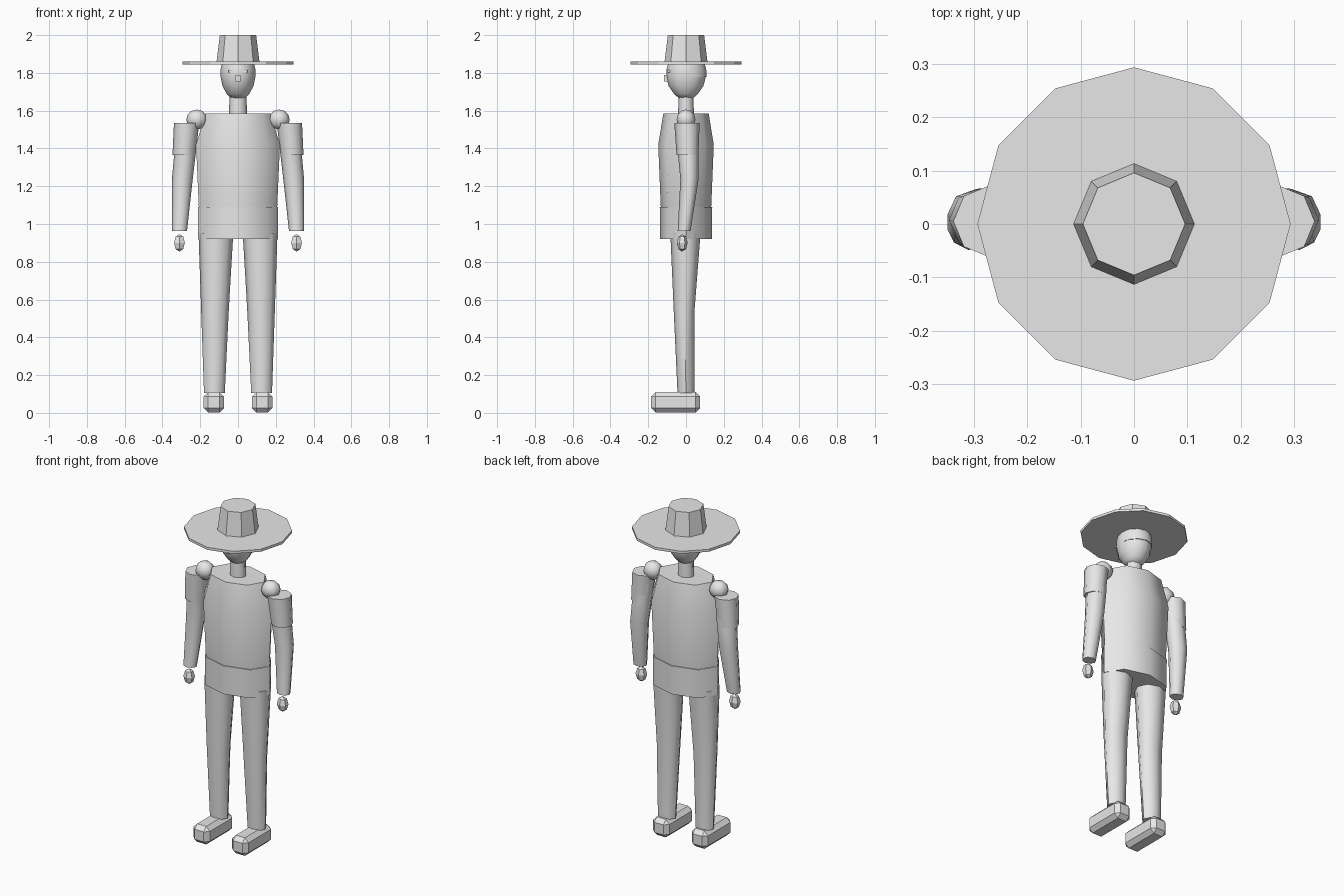
import bpy, bmesh, math
from mathutils import Vector

if "Cube" in bpy.data.objects:
    bpy.data.objects.remove(bpy.data.objects["Cube"])

grey = bpy.data.materials.new("plain_grey")
grey.diffuse_color = (0.8, 0.8, 0.8, 1)
grey.use_nodes = True
grey.node_tree.nodes["Principled BSDF"].inputs["Base Color"].default_value = grey.diffuse_color


def finish(name, bm, smooth=None):
    """Turn a bmesh into an object; smooth is the sharp-edge angle in degrees."""
    bmesh.ops.recalc_face_normals(bm, faces=bm.faces)
    me = bpy.data.meshes.new(name)
    bm.to_mesh(me)
    bm.free()
    me.materials.append(grey)
    if smooth:
        me.shade_smooth()
        me.set_sharp_from_angle(angle=math.radians(smooth))
    ob = bpy.data.objects.new(name, me)
    bpy.context.collection.objects.link(ob)
    return ob


def loft(name, sections, sides=8, smooth=55, cut=None):
    """Capped tube through horizontal ellipses given as (x, y, z, rx, ry)."""
    bm = bmesh.new()
    rings = []
    for x, y, z, rx, ry in sections:
        ring = []
        for i in range(sides):
            a = 2 * math.pi * i / sides
            ring.append(bm.verts.new((x + rx * math.cos(a), y + ry * math.sin(a), z)))
        rings.append(ring)
    for lo, hi in zip(rings, rings[1:]):
        for i in range(sides):
            j = (i + 1) % sides
            bm.faces.new((lo[i], lo[j], hi[j], hi[i]))
    bm.faces.new(rings[0])
    bm.faces.new(rings[-1])
    if cut is not None:  # keep only what lies behind the plane y = cut
        geom = bm.verts[:] + bm.edges[:] + bm.faces[:]
        res = bmesh.ops.bisect_plane(bm, geom=geom, plane_co=(0, cut, 0),
                                     plane_no=(0, -1, 0), clear_outer=True)
        edges = [e for e in res["geom_cut"] if isinstance(e, bmesh.types.BMEdge)]
        bmesh.ops.holes_fill(bm, edges=edges)
    return finish(name, bm, smooth)


def box(name, centre, size, bevel=0):
    bm = bmesh.new()
    bmesh.ops.create_cube(bm, size=1)
    for v in bm.verts:
        v.co = Vector(c + s * p for c, s, p in zip(centre, size, v.co))
    if bevel:
        bmesh.ops.bevel(bm, geom=bm.edges[:], offset=bevel, segments=1, affect='EDGES')
    return finish(name, bm)


def ball(name, centre, radii, u, v, smooth=55):
    bm = bmesh.new()
    bmesh.ops.create_uvsphere(bm, u_segments=u, v_segments=v, radius=1)
    for p in bm.verts:
        p.co = Vector(c + r * q for c, r, q in zip(centre, radii, p.co))
    return finish(name, bm, smooth)


# Hat
loft("hat_brim", [(0, 0, 1.845, .294, .294), (0, 0, 1.86, .294, .294)], 12, None)
loft("hat_crown", [(0, 0, 1.855, .114, .114), (0, 0, 2.0, .096, .096)], 8, None)

# Head, back hair and neck
loft("head", [(0, 0, 1.668, .04, .04), (0, 0, 1.69, .06, .064),
              (0, 0, 1.73, .082, .092), (0, 0, 1.78, .092, .105),
              (0, 0, 1.82, .092, .103), (0, 0, 1.85, .085, .094)], 12)
loft("back_hair", [(0, 0, 1.778, .094, .109), (0, 0, 1.82, .094, .107),
                   (0, 0, 1.848, .088, .098)], 12, cut=.02)
loft("neck", [(0, 0, 1.55, .05, .042), (0, 0, 1.68, .044, .04)])
box("nose", (0, -.105, 1.772), (.027, .025, .036))

# Torso and jacket hem
loft("torso", [(0, 0, 1.02, .205, .128), (0, 0, 1.1, .208, .134),
               (0, 0, 1.42, .222, .147), (0, 0, 1.585, .172, .12)], 8)
loft("jacket_hem", [(0, 0, .92, .212, .137), (0, 0, 1.09, .212, .139)], 8)

# Paired parts
for side, s in (("left", 1), ("right", -1)):
    box(side + "_eye", (s * .037, -.09, 1.808), (.028, .018, .012))
    ball(side + "_shoulder", (s * .218, 0, 1.553), (.056, .05, .053), 8, 6)
    loft(side + "_sleeve", [(s * .287, .008, 1.365, .06, .058),
                            (s * .272, .005, 1.535, .067, .067)], 8)
    loft(side + "_arm", [(s * .31, -.01, .962, .04, .034),
                         (s * .295, .018, 1.235, .055, .048),
                         (s * .28, .012, 1.38, .057, .055),
                         (s * .262, .003, 1.52, .055, .054)], 8)
    ball(side + "_hand", (s * .31, -.02, .9), (.033, .029, .046), 6, 4, None)
    loft(side + "_leg", [(s * .125, 0, .105, .055, .045),
                         (s * .122, -.01, .54, .073, .055),
                         (s * .117, -.003, .95, .092, .08)], 8)
    box(side + "_shoe", (s * .128, -.055, .056), (.108, .26, .108), .024)
